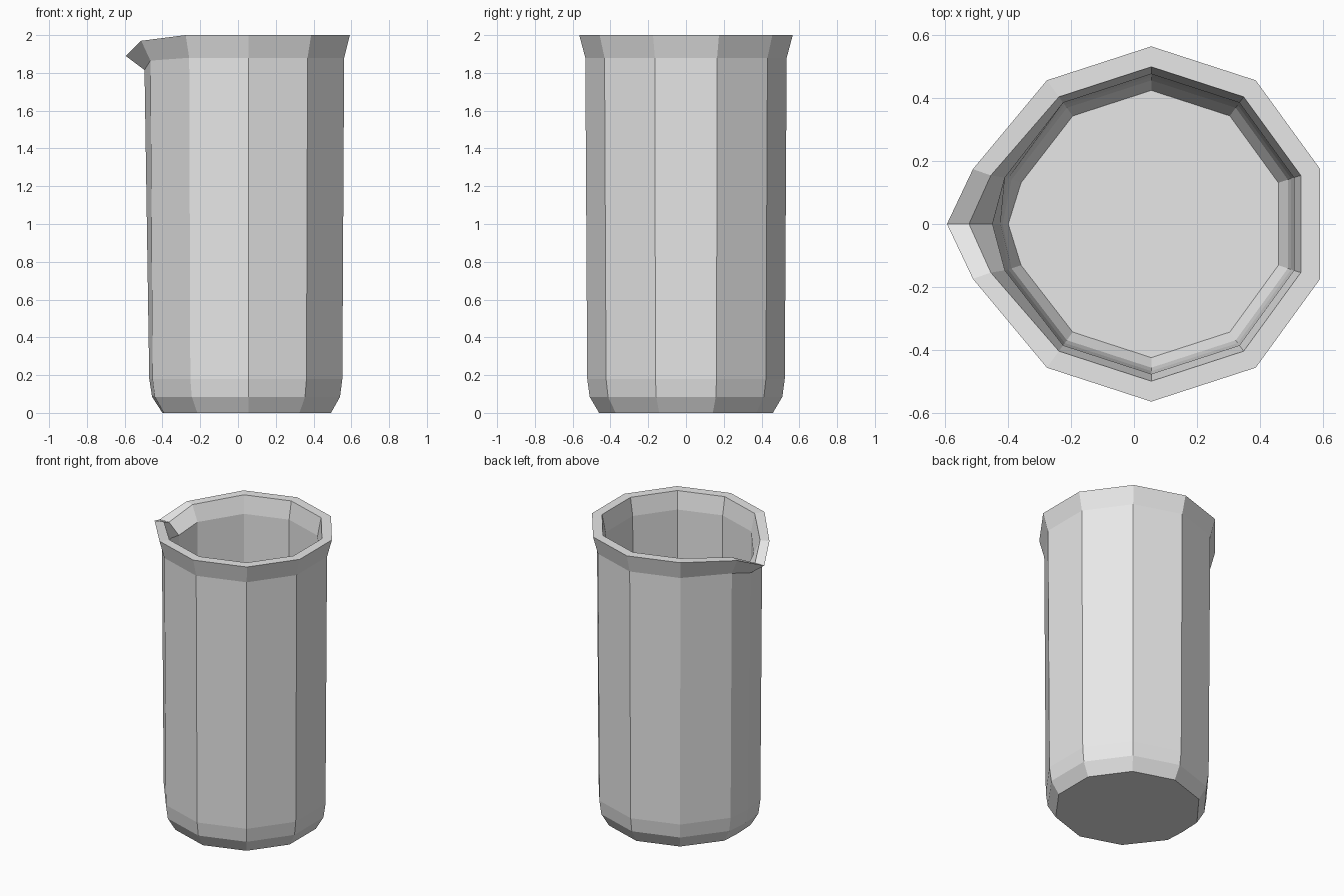
import bpy, bmesh, math

if "Cube" in bpy.data.objects:
    bpy.data.objects.remove(bpy.data.objects["Cube"], do_unlink=True)

# Single flat colour
glass = bpy.data.materials.new("light_grey")
glass.use_nodes = True
grey = (0.8, 0.8, 0.8, 1)
glass.diffuse_color = grey
glass.node_tree.nodes["Principled BSDF"].inputs["Base Color"].default_value = grey

CENTRE_X = 0.055
SIDES = 10

# Wall profile from outer base, over the rim, to the inner floor:
# radius, height, spout x, spout height, cheek pull, cheek height
PROFILE = [
    (0.46, 0.0, -0.40, 0.0, 0.01, 0.0),
    (0.51, 0.085, -0.455, 0.085, 0.01, 0.085),
    (0.523, 0.18, -0.47, 0.18, 0.01, 0.18),
    (0.533, 1.88, -0.495, 1.815, 0.012, 1.865),
    (0.565, 2.0, -0.595, 1.89, 0.03, 1.97),
    (0.50, 2.0, -0.525, 1.89, 0.035, 1.97),
    (0.477, 1.88, -0.45, 1.82, 0.012, 1.865),
    (0.468, 0.19, -0.425, 0.19, 0.01, 0.19),
    (0.457, 0.11, -0.418, 0.11, 0.01, 0.11),
    (0.425, 0.05, -0.40, 0.05, 0.01, 0.05),
]


def make_ring(bm, radius, z, spout_x, spout_z, pull, cheek_z):
    """Ten-sided ring with one extra corner pulled out for the spout."""
    ring = []
    for i in range(SIDES):
        angle = math.radians(18 + 36 * i)
        x = CENTRE_X + radius * math.cos(angle)
        y = radius * math.sin(angle)
        cheek = i in (4, 5)
        ring.append(bm.verts.new((x - pull, y, cheek_z) if cheek else (x, y, z)))
        if i == 4:
            ring.append(bm.verts.new((spout_x, 0, spout_z)))
    return ring


# Beaker body: walls, lip, spout and floor
bm = bmesh.new()
rings = [make_ring(bm, *row) for row in PROFILE]
for low, high in zip(rings, rings[1:]):
    n = len(low)
    for i in range(n):
        j = (i + 1) % n
        bm.faces.new((low[i], low[j], high[j], high[i]))
bm.faces.new(list(reversed(rings[0])))
bm.faces.new(rings[-1])
bmesh.ops.recalc_face_normals(bm, faces=bm.faces)

mesh = bpy.data.meshes.new("beaker")
bm.to_mesh(mesh)
bm.free()
mesh.materials.append(glass)
beaker = bpy.data.objects.new("beaker", mesh)
bpy.context.scene.collection.objects.link(beaker)
